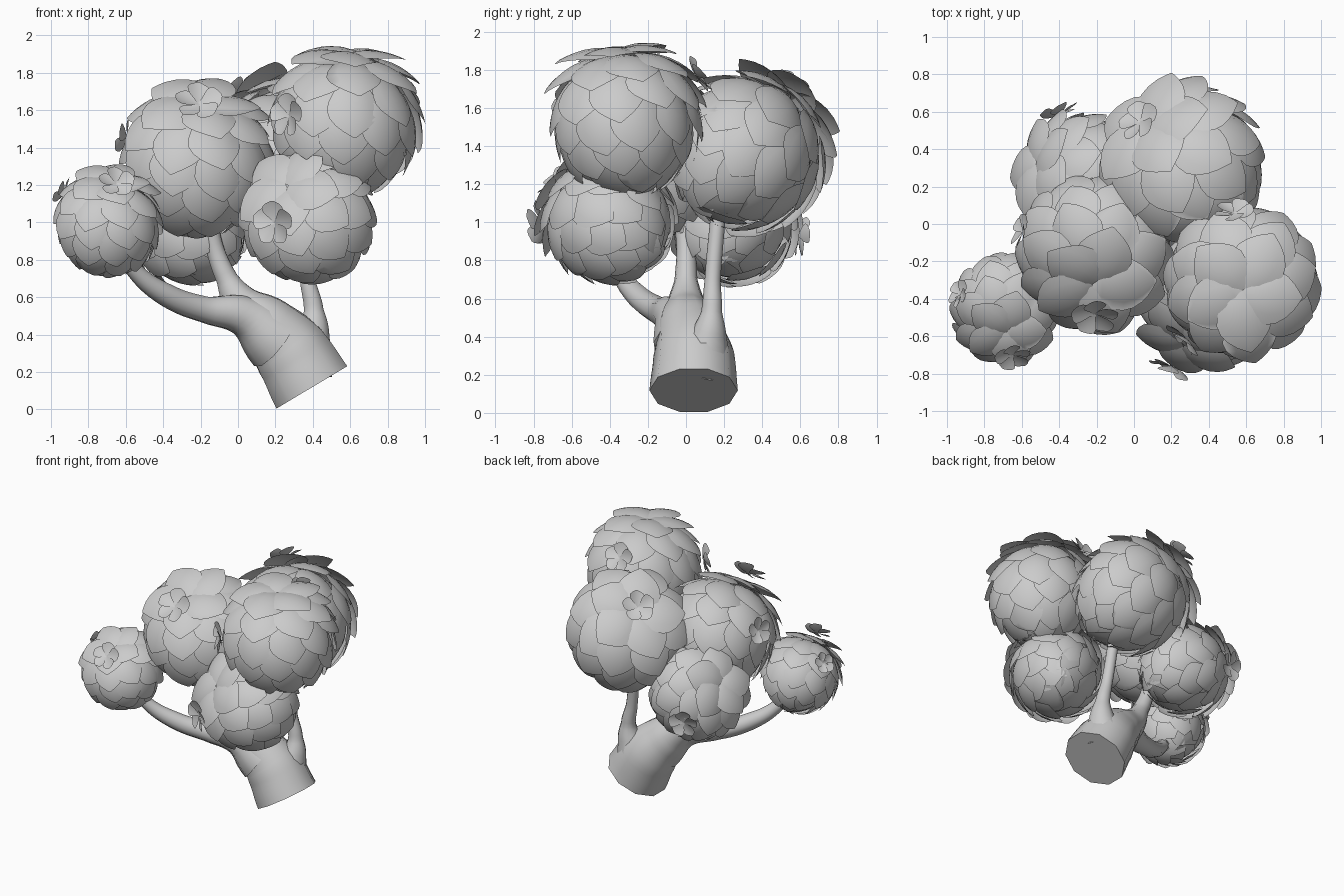
import bpy, bmesh, math, random
from mathutils import Vector

if "Cube" in bpy.data.objects:
    bpy.data.objects.remove(bpy.data.objects["Cube"])

random.seed(4)
V_STEPS = (0, .18, .36, .52, .66, .78, .88, .95, 1)
U_STEPS = (-1, -.6, -.2, .2, .6, 1)


def leaf_outline(v):
    """Narrow root, wide middle, pointed tip."""
    if v < .5:
        return .5 + .5 * math.sin(v / .5 * math.pi / 2)
    t = (v - .5) / .5
    return max(.03, 1 - t ** 1.9)


def petal_outline(v):
    """Thin root and a round end."""
    return max(.12, math.sin(math.pi * min(1, v) ** 1.5) ** .7 if v < 1 else .12)


def add_sheet(bm, place, outline):
    """Grid of a single leaf; place(u, v, s) returns its position."""
    rows = [[bm.verts.new(place(u * outline(v), v, u)) for u in U_STEPS] for v in V_STEPS]
    for a, b in zip(rows, rows[1:]):
        for i in range(len(U_STEPS) - 1):
            bm.faces.new((a[i], a[i + 1], b[i + 1], b[i]))


def smooth(obj):
    bpy.ops.object.select_all(action='DESELECT')
    obj.select_set(True)
    bpy.context.view_layer.objects.active = obj
    bpy.ops.object.shade_smooth_by_angle(angle=math.radians(45))


def finish(bm, name, thickness=0):
    if thickness:
        bmesh.ops.solidify(bm, geom=bm.faces[:], thickness=thickness)
    bmesh.ops.recalc_face_normals(bm, faces=bm.faces[:])
    mesh = bpy.data.meshes.new(name)
    bm.to_mesh(mesh)
    bm.free()
    obj = bpy.data.objects.new(name, mesh)
    bpy.context.collection.objects.link(obj)
    smooth(obj)


def basis(n):
    q = Vector(n).normalized().to_track_quat('Z', 'Y')
    return q @ Vector((1, 0, 0)), q @ Vector((0, 1, 0)), q @ Vector((0, 0, 1))


def leaf_ball(name, centre, r, pole):
    """Overlapping leaves in rings around a tilted pole, the first rings flared."""
    c = Vector(centre)
    ax, ay, az = basis(pole)
    bm = bmesh.new()
    for k in range(7):
        theta = .38 + .4 * k
        count = max(5, round(2 * math.pi * math.sin(theta) / .56))
        for i in range(count):
            phi = 2 * math.pi * (i + .5 * (k % 2)) / count + random.uniform(-.07, .07)
            th = theta + random.uniform(-.06, .06)
            side = ax * math.cos(phi) + ay * math.sin(phi)
            d = az * math.cos(th) + side * math.sin(th)
            down = side * math.cos(th) - az * math.sin(th)
            across = down.cross(d)
            lift = .17 + .16 * max(0, 1 - th / 1.3) + random.uniform(-.02, .03)
            length = .84 + random.uniform(-.06, .06)
            skew = random.uniform(-.08, .08)
            roll = .045 + random.uniform(-.03, .03)

            def place(u, v, s):
                p = d + down * (v - .45) * length + across * (u * .41 + skew * (v - .4))
                return c + p.normalized() * r * (.93 + lift * v + .03 * (1 - u * u) + roll * u)
            add_sheet(bm, place, leaf_outline)
    finish(bm, name + "_leaves", .02)
    # Round core behind the leaves
    bm = bmesh.new()
    bmesh.ops.create_uvsphere(bm, u_segments=24, v_segments=14, radius=r * .88)
    bmesh.ops.translate(bm, verts=bm.verts[:], vec=c)
    finish(bm, name + "_core")


def flower(name, pos, normal, size):
    """Five round petals, slightly cupped and overlapping."""
    pos = Vector(pos)
    ax, ay, az = basis(normal)
    bm = bmesh.new()
    for i in range(5):
        a = 2 * math.pi * i / 5 + .3
        out = ax * math.cos(a) + ay * math.sin(a)
        across = az.cross(out)

        def place(u, v, s):
            return pos + size * (out * v + across * u * .47
                                 + az * (.2 * v * v + .1 * u * u + .12 * u))
        add_sheet(bm, place, petal_outline)
    finish(bm, name, .012)


def limb(name, points):
    """Tapered tube through (x, y, z, radius) points."""
    cu = bpy.data.curves.new(name, 'CURVE')
    cu.dimensions = '3D'
    cu.bevel_depth = 1
    cu.bevel_resolution = 3
    cu.use_fill_caps = True
    cu.resolution_u = 6
    s = cu.splines.new('BEZIER')
    s.bezier_points.add(len(points) - 1)
    for bp, (x, y, z, rad) in zip(s.bezier_points, points):
        bp.co = (x, y, z)
        bp.radius = rad
        bp.handle_left_type = bp.handle_right_type = 'AUTO'
    obj = bpy.data.objects.new(name, cu)
    bpy.context.collection.objects.link(obj)
    bpy.ops.object.select_all(action='DESELECT')
    obj.select_set(True)
    bpy.context.view_layer.objects.active = obj
    bpy.ops.object.convert(target='MESH')
    smooth(bpy.context.view_layer.objects.active)


# Leaning trunk and its branches
limb("trunk", [(.395, .04, .118, .232), (.28, .04, .31, .212), (.14, .01, .46, .165),
               (.01, 0, .58, .10), (-.06, 0, .70, .06), (-.12, 0, .85, .05), (-.16, -.02, 1.05, .045)])
limb("left_branch", [(.2, .0, .37, .18), (.03, -.06, .50, .11), (-.18, -.14, .535, .072),
                     (-.38, -.25, .61, .062), (-.55, -.35, .74, .045), (-.66, -.42, .92, .04)])
limb("right_branch", [(.34, .08, .24, .18), (.40, .12, .41, .095), (.405, .135, .53, .055),
                      (.37, .14, .70, .042), (.33, .17, 1.05, .04)])

# Foliage: centre, radius, direction of the rosette
BALLS = {
    "left_small": ((-.69, -.45, 1.0), .262, (0, -.5, .85)),
    "centre": ((-.21, -.15, 1.33), .37, (0, -.45, .85)),
    "top_right": ((.58, -.31, 1.55), .37, (-.02, -.15, 1)),
    "front_right": ((.38, -.41, 1.03), .325, (-.4, -.7, .5)),
    "back": ((.27, .33, 1.37), .39, (-.5, .5, .7)),
    "back_left": ((-.28, .25, 1.0), .31, (-.8, .25, .55)),
}
for key, (centre, r, pole) in BALLS.items():
    leaf_ball(key, centre, r, pole)

# Flowers: ball, direction from its centre, distance in radii, size
FLOWERS = [
    ("left_small", (.12, -.75, .62), 1.25, .10), ("left_small", (-.8, .25, .55), 1.15, .08),
    ("centre", (0, -.74, .68), 1.22, .13), ("centre", (-.9, .25, .3), 1.14, .1),
    ("top_right", (-.72, -.7, .05), 1.16, .12), ("top_right", (-.1, .85, .5), 1.16, .11),
    ("front_right", (-.45, -.85, -.08), 1.22, .12),
    ("back", (-.52, .47, .72), 1.18, .12), ("back_left", (-.3, .9, -.2), 1.18, .11),
]
for i, (key, d, k, size) in enumerate(FLOWERS):
    centre, r, _ = BALLS[key]
    n = Vector(d).normalized()
    flower(f"flower_{i + 1}", Vector(centre) + n * r * k, n, size)
